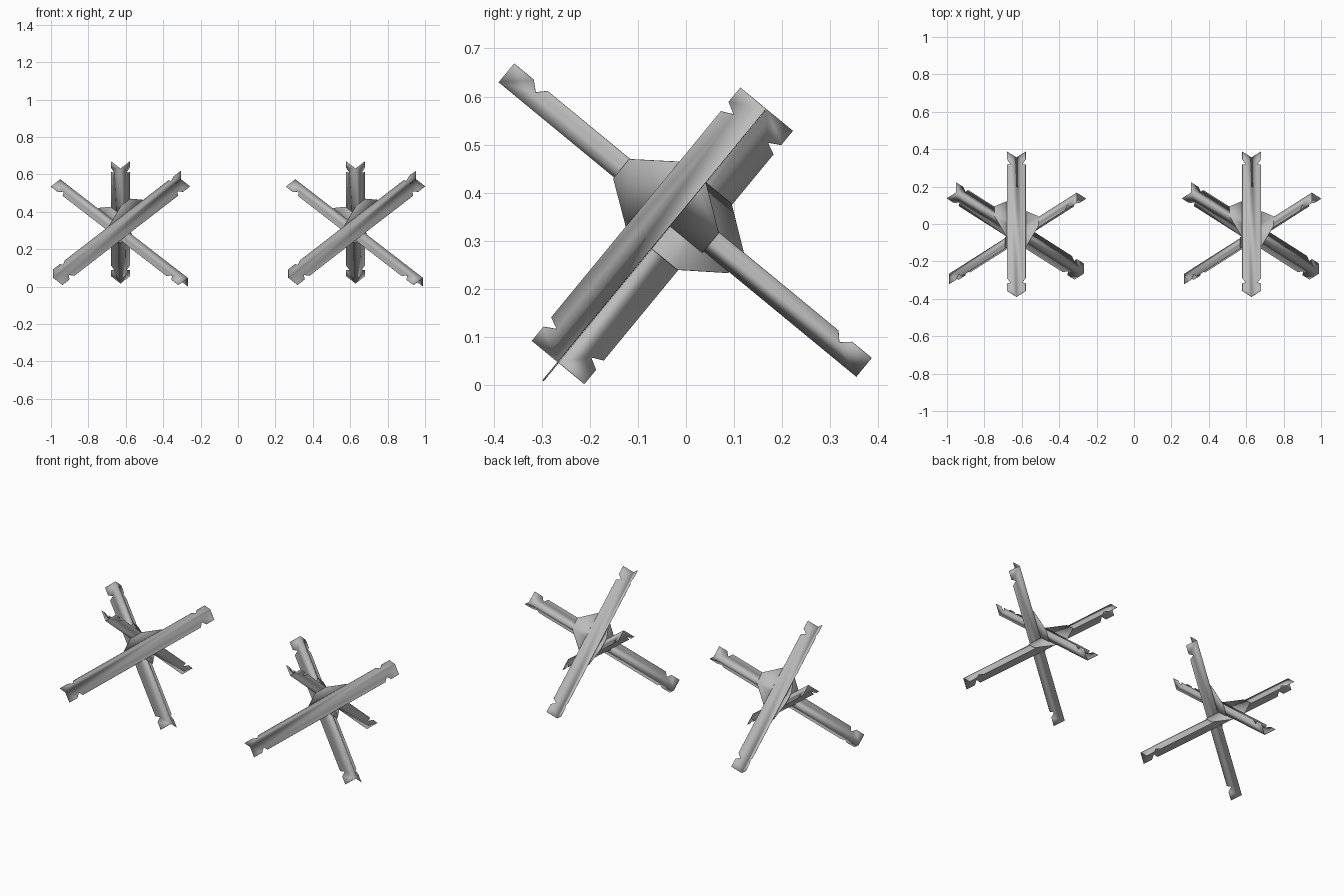
import bpy, bmesh
from mathutils import Matrix, Vector
from math import sqrt

if "Cube" in bpy.data.objects:
    bpy.data.objects.remove(bpy.data.objects["Cube"])

# Three mutually perpendicular directions shared by every beam and plate
K, S = 0.772, sqrt(1 - 0.772 ** 2)
R = sqrt(0.5)
FRAME = Matrix(((0, R, -R), (-K, S * R, S * R), (S, K * R, K * R)))

HALF, W, T = 0.4825, 0.07, 0.0015     # beam half length, flange width, sheet thickness

steel = bpy.data.materials.new("dark_steel")
steel.diffuse_color = (0.5, 0.5, 0.5, 1)
steel.use_nodes = True
steel.node_tree.nodes["Principled BSDF"].inputs["Base Color"].default_value = steel.diffuse_color


def sheet(bm, pts, u, v, w, d):
    """Flat face with its outline on axes u,v at distance d along axis w."""
    verts = []
    for p, q in pts:
        co = Vector((0, 0, 0))
        co[u], co[v], co[w] = p, q, d
        verts.append(bm.verts.new(FRAME @ co))
    bm.faces.new(verts)


def finish(bm, name, x):
    """Weld the sheets, thicken them and shade them smooth."""
    bmesh.ops.remove_doubles(bm, verts=bm.verts, dist=0.0005)
    bmesh.ops.recalc_face_normals(bm, faces=bm.faces)
    me = bpy.data.meshes.new(name)
    bm.to_mesh(me)
    bm.free()
    me.materials.append(steel)
    for p in me.polygons:
        p.use_smooth = True
    ob = bpy.data.objects.new(name, me)
    ob.location.x = x
    bpy.context.collection.objects.link(ob)
    mod = ob.modifiers.new("thickness", 'SOLIDIFY')
    mod.thickness = T
    mod.offset = 0
    mod.use_even_offset = True


def flange_outline(mid, ridge, sign):
    """Strip with a V notch near each end of its free edge."""
    edge = [(HALF, W), (HALF - 0.053, W), (HALF - 0.073, W - 0.025), (HALF - 0.09, W)]
    edge += [(-l, h) for l, h in reversed(edge)]
    pts = [(-HALF, 0), (HALF, 0)] + edge
    return [(mid + l, ridge + sign * h) for l, h in pts]


def angle_beam(name, x, axis, mid, f1, f2):
    """L-section beam; f1, f2 = (axis, ridge coordinate, direction) of each flange."""
    bm = bmesh.new()
    (v, rv, sv), (w, rw, sw) = f1, f2
    sheet(bm, flange_outline(mid, rv, sv), axis, v, w, rw)
    sheet(bm, flange_outline(mid, rw, sw), axis, w, v, rv)
    finish(bm, name, x)


def gusset(name, x, sign, v, w):
    """Eight-sided plate between two crossing beams, one corner cut back to the web."""
    pts = [(0.155, 0.168), (0.155, 0.241), (0.069, 0.331), (0, 0.331), (-0.087, 0.241),
           (-0.087, 0.165), (0, 0.165), (0, 0.080), (0.069, 0.080)]
    bm = bmesh.new()
    sheet(bm, [(0.235 + sign * p, q) for p, q in pts], 0, v, w, 0.165)
    finish(bm, name, x)


for side, x in (("left", -0.6285), ("right", 0.6285)):
    # crossed angle-iron beams
    angle_beam(side + "_back_leaning_beam", x, 0, 0.219, (1, 0.169, 1), (2, 0.169, 1))
    angle_beam(side + "_front_beam", x, 1, 0.134, (0, 0.236, 1), (2, 0.160, -1))
    angle_beam(side + "_rear_beam", x, 2, 0.134, (0, 0.234, -1), (1, 0.160, -1))
    # joining plates
    gusset(side + "_front_gusset_plate", x, 1, 1, 2)
    gusset(side + "_rear_gusset_plate", x, -1, 2, 1)
